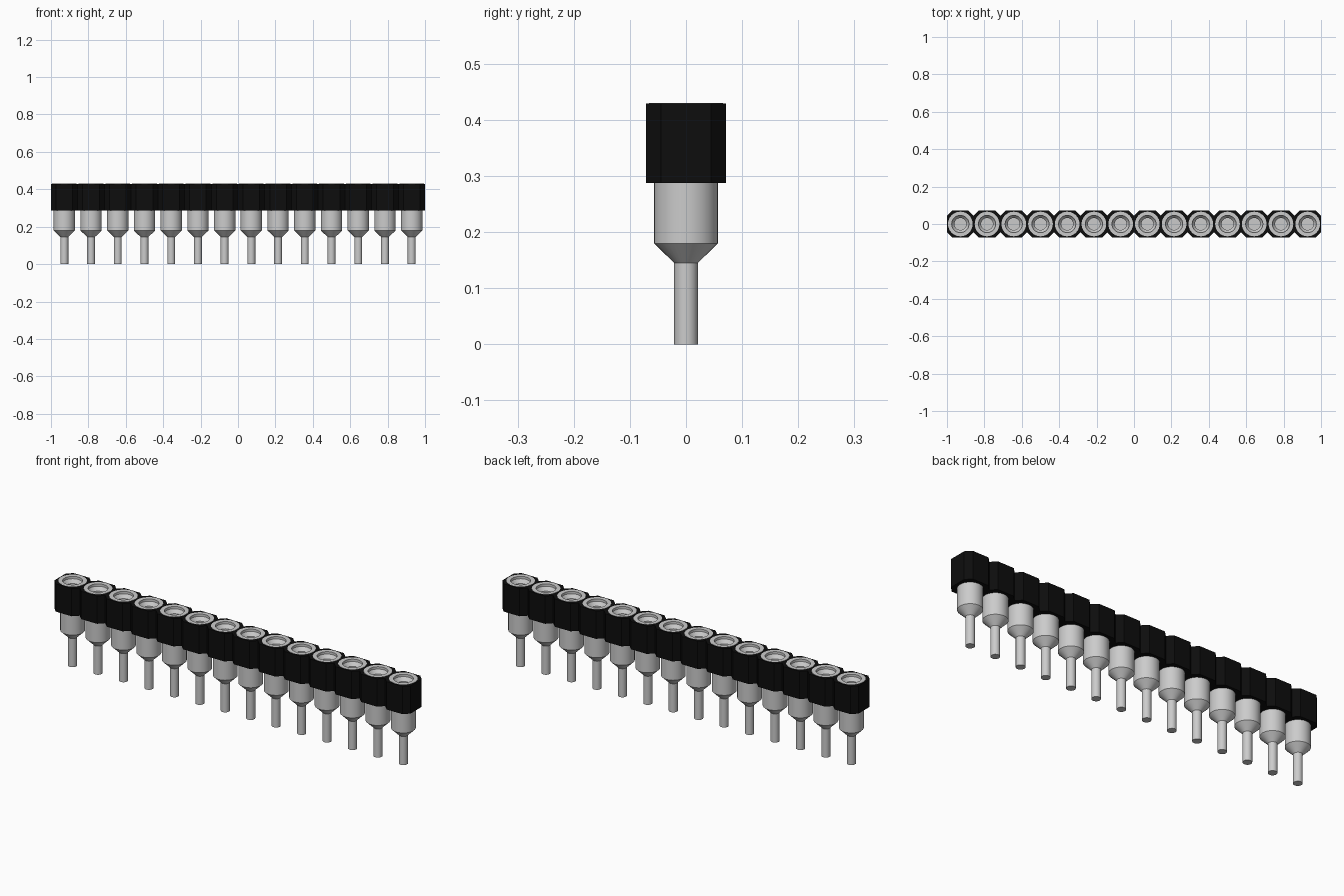
import bpy, bmesh, math
from mathutils import Vector

cube = bpy.data.objects.get("Cube")
if cube:
    bpy.data.objects.remove(cube, do_unlink=True)

COUNT = 14
PITCH = 2 / COUNT
HALF = PITCH / 2
CHAMFER = 0.027
BODY_BOTTOM, BODY_TOP = 0.288, 0.429


def material(name, value, rough):
    m = bpy.data.materials.new(name)
    m.use_nodes = True
    color = (value, value, value, 1)
    m.diffuse_color = color
    bsdf = m.node_tree.nodes["Principled BSDF"]
    bsdf.inputs["Base Color"].default_value = color
    bsdf.inputs["Roughness"].default_value = rough
    return m


def add_object(name, bm, mat):
    mesh = bpy.data.meshes.new(name)
    bm.to_mesh(mesh)
    bm.free()
    mesh.materials.append(mat)
    obj = bpy.data.objects.new(name, mesh)
    bpy.context.collection.objects.link(obj)
    return obj


black = material("black plastic", 0.004, 0.6)
metal = material("grey metal", 0.6, 0.5)

# Housing: a row of chamfered square cells, each with a round hole
c = HALF - CHAMFER
corners = [Vector(p) for p in ((HALF, -c), (HALF, c), (c, HALF), (-c, HALF),
                               (-HALF, c), (-HALF, -c), (-c, -HALF), (c, -HALF))]
outline = [corners[i].lerp(corners[(i + 1) % 8], k / 4)
           for i in range(8) for k in range(4)]
hole = [p.normalized() * 0.056 for p in outline]

bm = bmesh.new()
for n in range(COUNT):
    cx = -1 + PITCH * (n + 0.5)

    def ring(points, z):
        return [bm.verts.new((cx + p.x, p.y, z)) for p in points]

    loops = [ring(hole, BODY_BOTTOM), ring(outline, BODY_BOTTOM),
             ring(outline, BODY_TOP), ring(hole, BODY_TOP)]
    for level in range(3):
        a, b = loops[level], loops[level + 1]
        for i in range(32):
            j = (i + 1) % 32
            # leave out the walls where two cells join
            if level == 1 and ((i < 4 and n < COUNT - 1) or (16 <= i < 20 and n > 0)):
                continue
            bm.faces.new((a[i], a[j], b[j], b[i]))
bmesh.ops.remove_doubles(bm, verts=bm.verts, dist=1e-5)
bmesh.ops.recalc_face_normals(bm, faces=bm.faces)
add_object("housing", bm, black)

# Contact: turned profile (radius, height) from the tail up, over the rim and into the socket
profile = [(0, 0), (0.021, 0), (0.021, 0.145), (0.057, 0.18), (0.057, 0.426),
           (0.066, 0.426), (0.066, 0.43), (0.046, 0.43), (0.046, 0.418),
           (0.032, 0.40), (0.032, 0.30), (0, 0.30)]
bm = bmesh.new()
verts = [bm.verts.new((r, 0, z)) for r, z in profile]
edges = [bm.edges.new(pair) for pair in zip(verts, verts[1:])]
bmesh.ops.spin(bm, geom=verts + edges, cent=(0, 0, 0), axis=(0, 0, 1),
               angle=math.tau, steps=32, use_merge=True)
bmesh.ops.remove_doubles(bm, verts=bm.verts, dist=1e-5)
bmesh.ops.recalc_face_normals(bm, faces=bm.faces)
first = add_object("contact_1", bm, metal)

bpy.ops.object.select_all(action="DESELECT")
first.select_set(True)
bpy.context.view_layer.objects.active = first
bpy.ops.object.shade_smooth_by_angle(angle=math.radians(30))

# Repeat the contact along the row
first.location.x = -1 + HALF
for n in range(1, COUNT):
    pin = first.copy()
    pin.name = f"contact_{n + 1}"
    pin.location.x = -1 + PITCH * (n + 0.5)
    bpy.context.collection.objects.link(pin)
